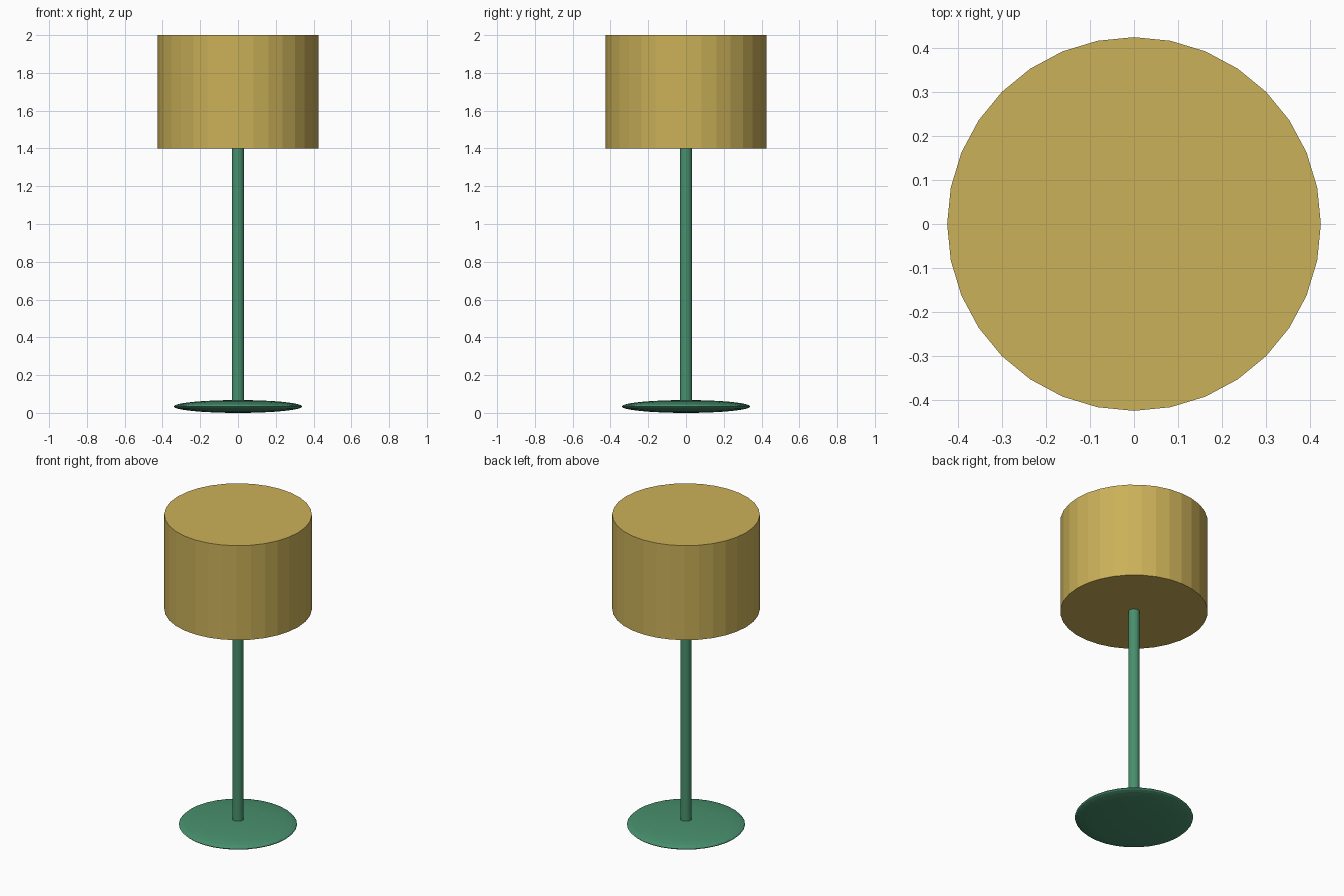
import bpy

if "Cube" in bpy.data.objects:
    bpy.data.objects.remove(bpy.data.objects["Cube"])


def material(name, rgb):
    m = bpy.data.materials.new(name)
    m.diffuse_color = (*rgb, 1.0)
    m.use_nodes = True
    m.node_tree.nodes["Principled BSDF"].inputs["Base Color"].default_value = m.diffuse_color
    return m


def cylinder(name, radius, z0, z1, mat):
    bpy.ops.mesh.primitive_cylinder_add(vertices=32, radius=radius, depth=z1 - z0,
                                        location=(0, 0, (z0 + z1) / 2))
    obj = bpy.context.object
    obj.name = name
    obj.data.materials.append(mat)
    return obj


mustard = material("mustard fabric", (0.60, 0.44, 0.10))
green = material("green metal", (0.065, 0.28, 0.155))

# Flattened round foot
bpy.ops.mesh.primitive_uv_sphere_add(segments=32, ring_count=16, radius=1, location=(0, 0, 0.034))
base = bpy.context.object
base.name = "base"
base.scale = (0.34, 0.34, 0.034)
bpy.ops.object.transform_apply(location=False, rotation=False, scale=True)
base.data.materials.append(green)

# Slim pole, sunk into the foot and touching the shade
cylinder("stem", 0.033, 0.035, 1.41, green)

# Closed drum shade
cylinder("shade", 0.425, 1.4, 2.0, mustard)
